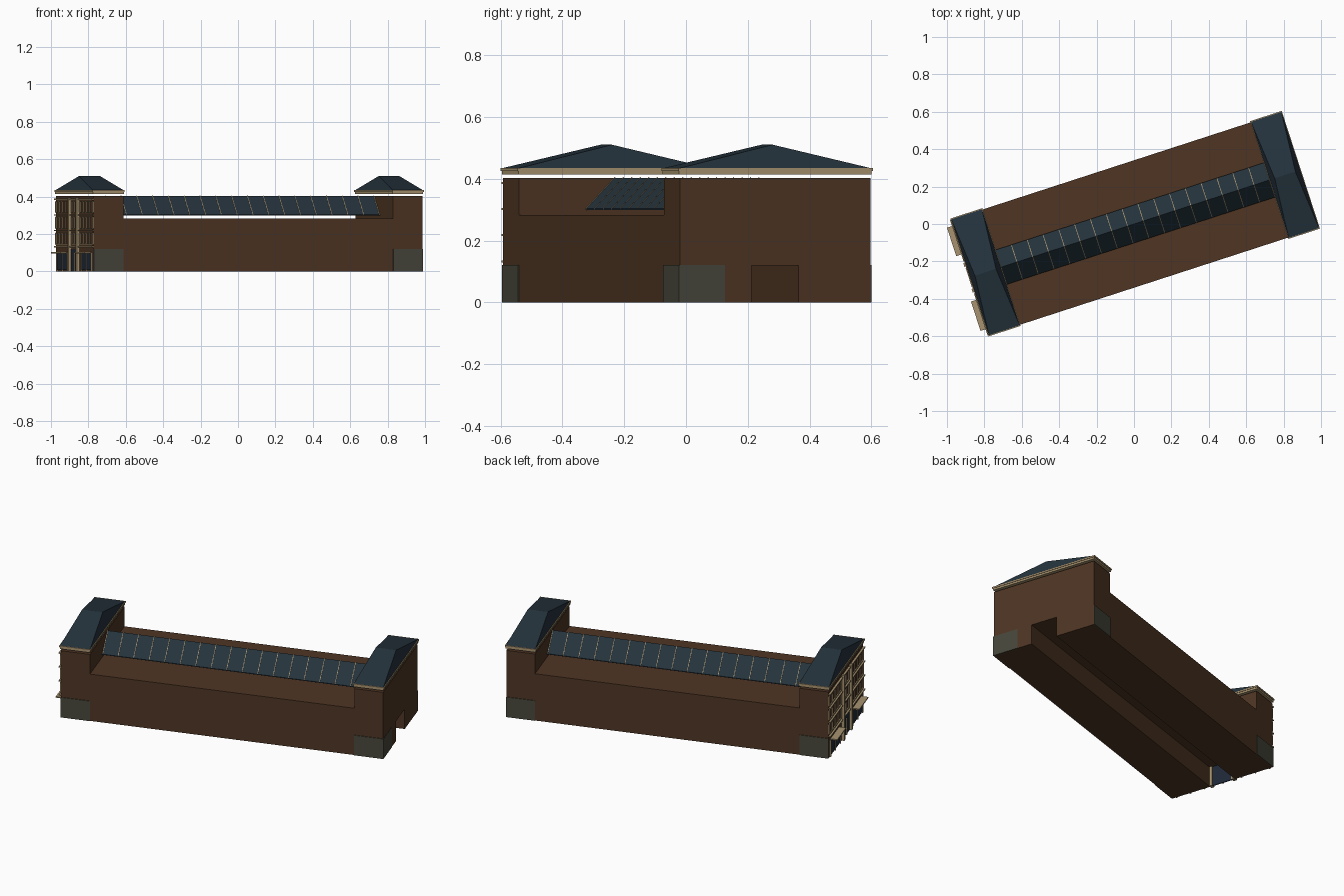
import bpy, bmesh, math
from mathutils import Matrix

if "Cube" in bpy.data.objects:
    bpy.data.objects.remove(bpy.data.objects["Cube"])

# The whole building is turned on its plot
TURN = Matrix.Rotation(math.radians(18), 4, 'Z')


def material(name, rgb):
    m = bpy.data.materials.new(name)
    m.diffuse_color = (*rgb, 1)
    m.use_nodes = True
    m.node_tree.nodes["Principled BSDF"].inputs["Base Color"].default_value = m.diffuse_color
    return m


BRICK = material("brown brick", (0.077, 0.036, 0.017))
SLATE = material("blue slate", (0.018, 0.033, 0.046))
CREAM = material("cream trim", (0.39, 0.29, 0.16))
STONE = material("grey stone", (0.064, 0.062, 0.044))
GLASS = material("dark blue glass", (0.014, 0.022, 0.04))


def finish(name, bm, mat):
    bmesh.ops.recalc_face_normals(bm, faces=bm.faces)
    bm.transform(TURN)
    mesh = bpy.data.meshes.new(name)
    bm.to_mesh(mesh)
    bm.free()
    mesh.materials.append(mat)
    ob = bpy.data.objects.new(name, mesh)
    bpy.context.collection.objects.link(ob)
    return ob


def add_box(bm, u0, u1, v0, v1, z0, z1):
    mat = Matrix.Translation(((u0 + u1) / 2, (v0 + v1) / 2, (z0 + z1) / 2))
    mat = mat @ Matrix.Diagonal((u1 - u0, v1 - v0, z1 - z0, 1))
    bmesh.ops.create_cube(bm, size=1, matrix=mat)


def boxes(name, mat, items):
    bm = bmesh.new()
    for it in items:
        add_box(bm, *it)
    return finish(name, bm, mat)


def add_prism(bm, profile, u0, u1):
    """Extrude a (v, z) outline along the length of the building."""
    face = bm.faces.new([bm.verts.new((u0, v, z)) for v, z in profile])
    new = bmesh.ops.extrude_face_region(bm, geom=[face])["geom"]
    verts = [g for g in new if isinstance(g, bmesh.types.BMVert)]
    bmesh.ops.translate(bm, verts=verts, vec=(u1 - u0, 0, 0))


def arch(top, w=0.324, p=0.08, ph=0.12):
    """Wall section with the central passage cut out below."""
    return [(-w, 0), (-w, top), (w, top), (w, 0), (p, 0), (p, ph), (-p, ph), (-p, 0)]


WEST, WEST_IN, EAST_IN, EAST = -0.917, -0.75, 0.767, 0.932

# Brick volumes: long hall and the two end towers
for name, top, u0, u1 in (("hall", 0.283, WEST_IN, EAST_IN),
                          ("west_tower", 0.402, WEST, WEST_IN),
                          ("east_tower", 0.402, EAST_IN, EAST)):
    bm = bmesh.new()
    add_prism(bm, arch(top), u0, u1)
    finish(name, bm, BRICK)

# Stone plinths on the tower flanks and on the east end
for name, u0, u1 in (("west_plinth", WEST, WEST_IN), ("east_plinth", EAST_IN, EAST)):
    boxes(name, STONE, [(u0, u1, min(s * 0.32, s * 0.328), max(s * 0.32, s * 0.328), 0, 0.121)
                        for s in (-1, 1)])
boxes("east_end_plinth", STONE, [(EAST - 0.004, EAST + 0.002, -0.328, -0.17, 0, 0.121)])

# Cornices and hipped roofs with a short ridge across each tower
for name, u0, u1 in (("west", -0.925, -0.745), ("east", 0.76, 0.938)):
    boxes(name + "_cornice", CREAM, [(u0 + 0.003, u1 - 0.003, -0.327, 0.327, 0.414, 0.425),
                                     (u0, u1, -0.331, 0.331, 0.425, 0.434)])
    bm = bmesh.new()
    a, b = u0 + 0.004, u1 - 0.004
    base = [bm.verts.new(c) for c in ((a, -0.326, 0.434), (b, -0.326, 0.434),
                                      (b, 0.326, 0.434), (a, 0.326, 0.434))]
    r0, r1 = bm.verts.new((a + 0.027, 0, 0.51)), bm.verts.new((b - 0.027, 0, 0.51))
    bm.faces.new(base)
    bm.faces.new((base[0], base[1], r1, r0))
    bm.faces.new((base[2], base[3], r0, r1))
    bm.faces.new((base[1], base[2], r1))
    bm.faces.new((base[3], base[0], r0))
    finish(name + "_roof", bm, SLATE)


# Gabled skylight floating above the hall roof, with glazing bars
def gable(lift, thick):
    return [(-0.097, 0.303 + lift), (0, 0.403 + lift), (0.097, 0.303 + lift),
            (0.097, 0.303 + lift - thick), (0, 0.403 + lift - thick),
            (-0.097, 0.303 + lift - thick)]


bm = bmesh.new()
add_prism(bm, gable(0, 0.004), WEST_IN, EAST_IN)
finish("skylight", bm, SLATE)
bm = bmesh.new()
PANES = 17
for i in range(PANES + 1):
    u = WEST_IN + 0.003 + (EAST_IN - WEST_IN - 0.006) * i / PANES
    add_prism(bm, gable(0.002, 0.004), u - 0.0018, u + 0.0018)
finish("skylight_bars", bm, CREAM)

# West facade: pilasters, string courses, window frames
boxes("pilasters", CREAM, [(WEST - 0.016, WEST + 0.01, s * 0.072 - 0.01, s * 0.072 + 0.01, 0, 0.395)
                           for s in (-1, 1)])
bays = [(-0.325, -0.09), (-0.055, 0.055), (0.09, 0.325)]
boxes("string_courses", CREAM, [(WEST - 0.012, WEST, a, b, z - 0.003, z + 0.003)
                                for a, b in bays for z in (0.132, 0.218, 0.302, 0.386)])
frames = []
for a, b in bays:
    a, b = a + 0.008, b - 0.008
    n = 2 if b - a < 0.15 else 4
    for z0 in (0.145, 0.23, 0.314):
        z1 = z0 + 0.06
        for i in range(n + 1):
            v = a + (b - a) * i / n
            t = 0.005 if i in (0, n) else 0.003
            frames.append((WEST - 0.006, WEST, v - t, v + t, z0, z1))
        for z in (z0, z1):
            frames.append((WEST - 0.006, WEST, a, b, z - 0.003, z + 0.003))
boxes("window_frames", CREAM, frames)

# Shop doors, central entrance and awnings
doors = [(0.12, 0.3), (-0.3, -0.12)]
boxes("shop_doors", GLASS, [(WEST - 0.004, WEST, a, b, 0.008, 0.095) for a, b in doors])
boxes("entrance_door", GLASS, [(WEST - 0.002, WEST + 0.004, -0.08, 0.08, 0, 0.12)])
boxes("door_posts", CREAM, [(WEST - 0.007, WEST, v - 0.004, v + 0.004, 0, 0.1)
                            for a, b in doors + [(0, 0)] for v in {a, b, (a + b) / 2}])
boxes("awnings", CREAM, [(-0.957, WEST, a, b, 0.097, 0.104)
                         for a, b in ((0.13, 0.29), (-0.29, -0.125))])
